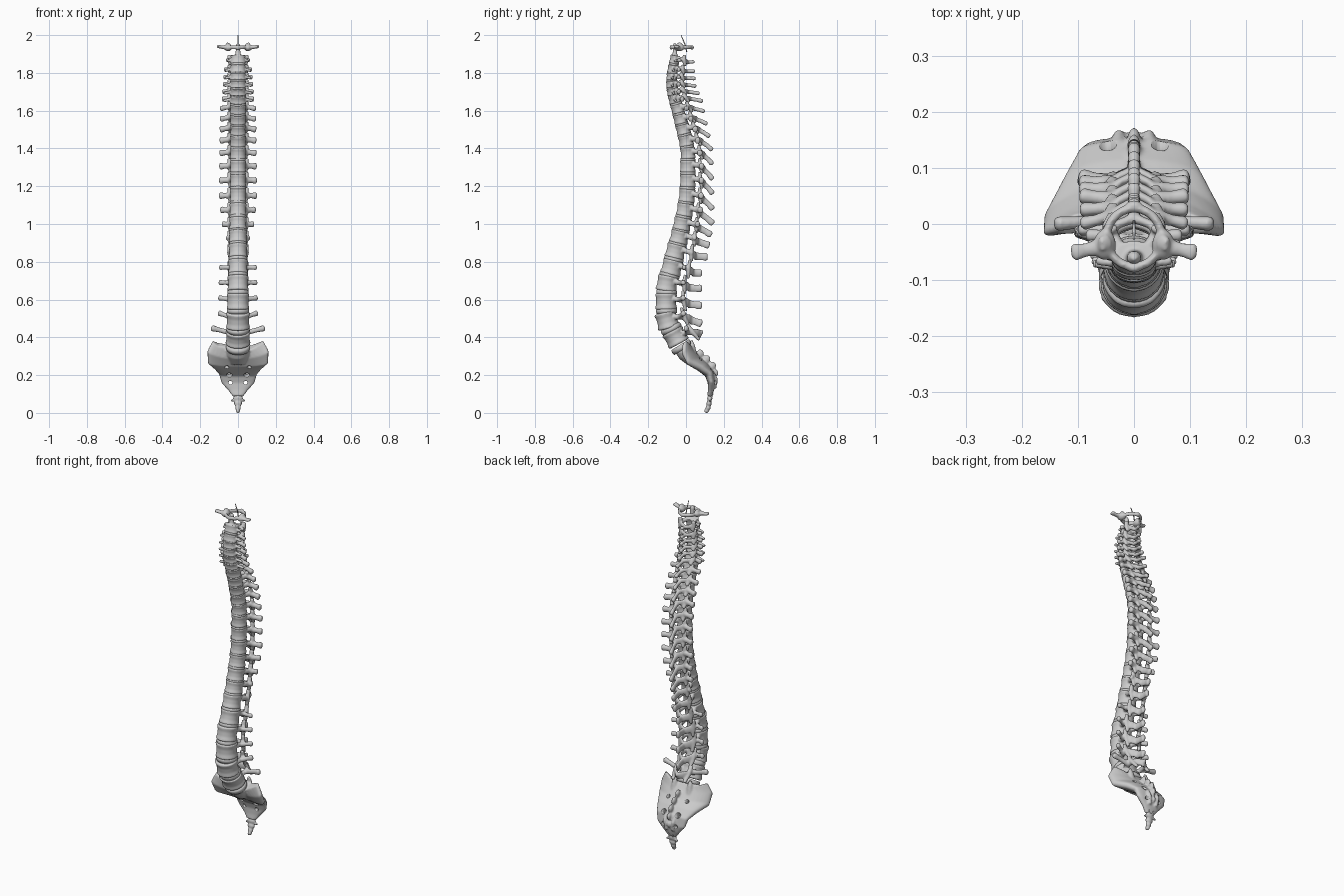
import bpy, bmesh, math
from mathutils import Vector as V

if "Cube" in bpy.data.objects:
    bpy.data.objects.remove(bpy.data.objects["Cube"])

X, Y, Z = V((1, 0, 0)), V((0, 1, 0)), V((0, 0, 1))


def key(table, i):
    """Linear interpolation in a list of (index, value) pairs."""
    for (a, p), (b, q) in zip(table, table[1:]):
        if i <= b:
            return p + (q - p) * (i - a) / (b - a)
    return table[-1][1]


def skin(bm, rings, closed=False):
    vs = [[bm.verts.new(p) for p in r] for r in rings]
    n = len(vs[0])
    for k in range(len(vs) if closed else len(vs) - 1):
        a, b = vs[k], vs[(k + 1) % len(vs)]
        for j in range(n):
            bm.faces.new((a[j], a[(j + 1) % n], b[(j + 1) % n], b[j]))
    if not closed:
        bm.faces.new(vs[0][::-1])
        bm.faces.new(vs[-1])


def limb(bm, pts, radii, ref=X, n=14, closed=False):
    """Elliptical sweep; first radius runs along ref."""
    pts, m, rings = [V(p) for p in pts], len(pts), []
    for k, p in enumerate(pts):
        a = pts[(k - 1) % m] if closed else pts[max(k - 1, 0)]
        b = pts[(k + 1) % m] if closed else pts[min(k + 1, m - 1)]
        t = (b - a).normalized()
        s = (ref - t * ref.dot(t)).normalized()
        w = t.cross(s)
        ra, rb = radii[k]
        rings.append([p + s * ra * math.cos(q) + w * rb * math.sin(q)
                      for q in (2 * math.pi * j / n for j in range(n))])
    skin(bm, rings, closed)


def ball(bm, c, r):
    g = bmesh.ops.create_uvsphere(bm, u_segments=14, v_segments=9, radius=1)
    for v in g['verts']:
        v.co = V(c) + V((v.co.x * r[0], v.co.y * r[1], v.co.z * r[2]))


def finish(bm, name, voxel=0):
    bmesh.ops.recalc_face_normals(bm, faces=bm.faces[:])
    me = bpy.data.meshes.new(name)
    bm.to_mesh(me)
    bm.free()
    me.polygons.foreach_set('use_smooth', [True] * len(me.polygons))
    ob = bpy.data.objects.new(name, me)
    bpy.context.collection.objects.link(ob)
    if voxel:
        r = ob.modifiers.new('fuse', 'REMESH')
        r.mode, r.voxel_size, r.use_smooth_shade = 'VOXEL', voxel, True
        s = ob.modifiers.new('soften', 'SMOOTH')
        s.factor, s.iterations = 0.5, 3
    return ob


# Body centres (y, z) from the second neck vertebra down to the last lumbar one
CENTRES = [(-.06, 1.87), (-.07, 1.82), (-.075, 1.78), (-.075, 1.74), (-.07, 1.70), (-.06, 1.66),
           (-.045, 1.61), (-.03, 1.555), (-.015, 1.5), (0, 1.44), (.01, 1.375), (.01, 1.305),
           (.01, 1.23), (.005, 1.15), (-.005, 1.075), (-.02, 1.0), (-.035, .93), (-.055, .855),
           (-.075, .77), (-.10, .685), (-.105, .59), (-.10, .49), (-.055, .40)]
C = [V((0, y, z)) for y, z in CENTRES]
ENDS = [V((0, -.05, 1.92))] + C + [V((0, -.015, .335))]
WIDTH = [(0, .04), (5, .044), (8, .042), (12, .043), (17, .05), (22, .066)]
DEPTH = [(0, .027), (5, .033), (8, .038), (14, .045), (18, .055), (22, .06)]
CANAL = [(0, .045), (5, .05), (8, .045), (14, .045), (18, .065), (22, .07)]
SPINE_Y = [(0, .045), (3, .055), (5, .09), (6, .10), (9, .14), (14, .145), (15, .135), (17, .115), (18, .085), (22, .085)]
SPINE_DROP = [(0, .01), (5, .01), (6, .015), (9, .05), (11, .07), (14, .075), (17, .03), (18, .03), (21, .02), (22, -.015)]
SPINE_H = [(0, .010), (6, .012), (12, .016), (17, .022), (22, .023)]
WING_X = [(0, .062), (1, .075), (5, .085), (6, .095), (13, .10), (15, .085), (16, .062), (17, .055), (18, .10), (21, .105), (22, .142)]
WING_Y = [(0, -.04), (4, -.04), (6, 0), (8, .05), (11, .085), (14, .08), (17, .03), (18, -.01), (21, -.01), (22, 0)]
WING_RISE = [(0, -.005), (6, 0), (18, 0), (19, .005), (20, .02), (21, .04), (22, .05)]
WING_R = [(0, .012), (6, .016), (8, .019), (14, .019), (17, .014), (22, .017)]


def vertebra(i, name):
    bm, c = bmesh.new(), C[i]
    span = ENDS[i] - ENDS[i + 2]
    u, h = span.normalized(), span.length * .25
    f = (u.cross(X) + Y).normalized()
    w, d, g = key(WIDTH, i), key(DEPTH, i), key(CANAL, i)
    # waisted body
    prof = [(-.9, .92), (-.78, 1.02), (-.3, .92), (.3, .92), (.78, 1.02), (.9, .92)]
    limb(bm, [c + u * h * a for a, _ in prof], [(w * s, d * s) for _, s in prof], n=28)
    # arch, joint pillars and side processes
    back = c + f * (d + g) - u * h * .3
    r = .011 if i < 6 else .013
    for s in (-1, 1):
        ped = c + f * d * .7 + u * h * .3 + X * s * w * .65
        pil = c + f * (d + g * .5) + u * h * .1 + X * s * .043
        limb(bm, [ped, (ped + pil) / 2, pil], [(r * 1.1, r * .9)] * 3, Z)
        limb(bm, [pil, pil.lerp(back, .55) + X * s * .006, back], [(h * .45, .008), (h * .5, .008), (h * .45, .009)], Z)
        limb(bm, [pil - u * h * 1.15 + f * .012 - X * s * .006, pil, pil + u * h * 1.1 - f * .003],
             [(.011, .008), (.014, .012), (.013, .008)])
        tip = V((s * key(WING_X, i), key(WING_Y, i), c.z + key(WING_RISE, i)))
        start = ped.lerp(pil, .5 if i < 6 or i > 17 else 1)
        q = key(WING_R, i)
        end = tip - (tip - start).normalized() * .006
        limb(bm, [start, start.lerp(end, .55), end, tip],
             [(q * .9, q * .8), (q * .75, q * .65), (q, q * .8), (q * .6, q * .5)], Z)
        if i < 6:  # front tubercles of the neck
            limb(bm, [c + X * s * w * .8, c + V((s * (key(WING_X, i) - .008), .005, -.008))], [(.008, .008)] * 2, Z)
    # spinous process
    tip = V((0, key(SPINE_Y, i), c.z - key(SPINE_DROP, i)))
    k = key(SPINE_H, i)
    mid = back.lerp(tip, .5)
    limb(bm, [back - f * .008, mid, tip - (tip - back).normalized() * .008, tip],
         [(.012, k), (.008, k * .9), (.012, k), (.008, k * .7)])
    if i == 0:  # upright peg
        limb(bm, [c, (0, -.058, 1.92), (0, -.06, 1.945), (0, -.059, 1.957)],
             [(.02, .016), (.012, .011), (.013, .012), (.006, .006)])
    finish(bm, name, .0038 if i < 6 else .0045 if i < 18 else .0052)


def disc(i, name):
    a, b = ENDS[i + 1], ENDS[i + 2]
    m, t = (a + b) / 2, (a - b) * .14
    if i == 22:
        m, t = a.lerp(b, .8), (a - b) * .2
    w, d = key(WIDTH, i + .5) * .97, key(DEPTH, i + .5) * .97
    bm = bmesh.new()
    limb(bm, [m - t, m, m + t], [(w * .95, d * .95), (w, d), (w * .95, d * .95)], n=28)
    finish(bm, name)


for i in range(23):
    part = ('neck', i + 2) if i < 6 else ('chest', i - 5) if i < 18 else ('lumbar', i - 17)
    vertebra(i, '%s_vertebra_%d' % part)
    disc(i, '%s_disc_%d' % part)

# Ring-shaped top vertebra
bm = bmesh.new()
ring = [2 * math.pi * k / 28 for k in range(28)]
limb(bm, [(.049 * math.cos(a), -.024 + .052 * math.sin(a), 1.935) for a in ring],
     [(.011, .008)] * 28, Z, 10, True)
ball(bm, (0, -.078, 1.935), (.014, .009, .013))
ball(bm, (0, .032, 1.935), (.016, .010, .012))
for s in (-1, 1):
    ball(bm, (s * .052, -.037, 1.934), (.02, .028, .02))
    limb(bm, [(s * .05, -.034, 1.946), (s * .06, -.037, 1.958)], [(.018, .012), (.012, .006)], Y)
    limb(bm, [(s * .05, -.04, 1.935), (s * .085, -.046, 1.936), (s * .105, -.05, 1.94), (s * .112, -.051, 1.94)],
         [(.014, .018), (.009, .012), (.009, .016), (.005, .01)], Z)
finish(bm, 'top_ring_vertebra', .0038)

# Thin strand rising from the canal
bm = bmesh.new()
limb(bm, [(0, .004, 1.91), (0, -.005, 1.95), (0, -.026, 2.0)], [(.003, .003), (.003, .003), (.002, .002)], n=8)
finish(bm, 'canal_strand')

# Sacrum: y, z, half width, half thickness, side curl in y, side lift in z
LEVELS = [(.012, .335, .135, .026, -.02, .045), (.03, .302, .162, .032, -.045, .025),
          (.058, .267, .16, .032, -.045, 0), (.095, .237, .125, .03, -.015, 0),
          (.125, .205, .10, .026, 0, 0), (.135, .16, .088, .02, 0, 0),
          (.132, .12, .052, .016, 0, 0), (.125, .088, .028, .012, 0, 0)]
bm, rings = bmesh.new(), []
for k, (y, z, w, t, curl, lift) in enumerate(LEVELS):
    a, b = LEVELS[max(k - 1, 0)], LEVELS[min(k + 1, 7)]
    nor = V((0, a[1] - b[1], b[0] - a[0])).normalized()
    ring = []
    for j in range(36):
        q = 2 * math.pi * j / 36
        x, s = math.cos(q), math.sin(q)
        ring.append(V((w * x, y + curl * x * x, z + lift * x * x)) + nor * t * math.copysign(abs(s) ** .7, s))
    rings.append(ring)
skin(bm, rings)
limb(bm, [(0, -.012, .335), (0, .0, .31), (0, .035, .27)], [(.064, .046), (.06, .042), (.045, .03)], n=24)
for y, z in ((.075, .315), (.11, .285), (.14, .25), (.152, .21), (.15, .165)):
    ball(bm, (0, y, z), (.012, .02, .022))
for s in (-1, 1):
    limb(bm, [(s * .05, .045, .31), (s * .05, .035, .36), (s * .05, .028, .385)], [(.018, .014), (.015, .011), (.01, .007)])
    limb(bm, [(s * .03, .14, .21), (s * .027, .157, .18), (s * .02, .15, .13)], [(.01, .012)] * 3)
sacrum = finish(bm, 'sacrum', .0055)

# Nerve openings through the sacrum
bm = bmesh.new()
for x, y, z, ang, r in ((.06, .06, .267, 45, .011), (.046, .118, .212, 25, .015), (.04, .135, .16, 0, .010)):
    n = V((0, math.cos(math.radians(ang)), math.sin(math.radians(ang)))) * .07
    for s in (-1, 1):
        p = V((s * x, y, z))
        limb(bm, [p - n, p + n], [(r, r)] * 2, n=16)
cutter = finish(bm, 'opening_cutter')
cutter.hide_render = cutter.hide_viewport = True
cut = sacrum.modifiers.new('openings', 'BOOLEAN')
cut.operation, cut.object, cut.solver = 'DIFFERENCE', cutter, 'EXACT'

# Tailbone
bm = bmesh.new()
for y, z, rx, rz in ((.126, .078, .026, .018), (.122, .05, .022, .017), (.117, .027, .016, .014), (.109, .011, .011, .012)):
    ball(bm, (0, y, z), (rx, .014, rz))
for s in (-1, 1):
    limb(bm, [(s * .01, .127, .072), (s * .038, .128, .064)], [(.01, .009), (.005, .005)], Z)
    limb(bm, [(s * .01, .13, .08), (s * .014, .145, .105)], [(.007, .007), (.004, .004)])
finish(bm, 'tailbone', .0045)
